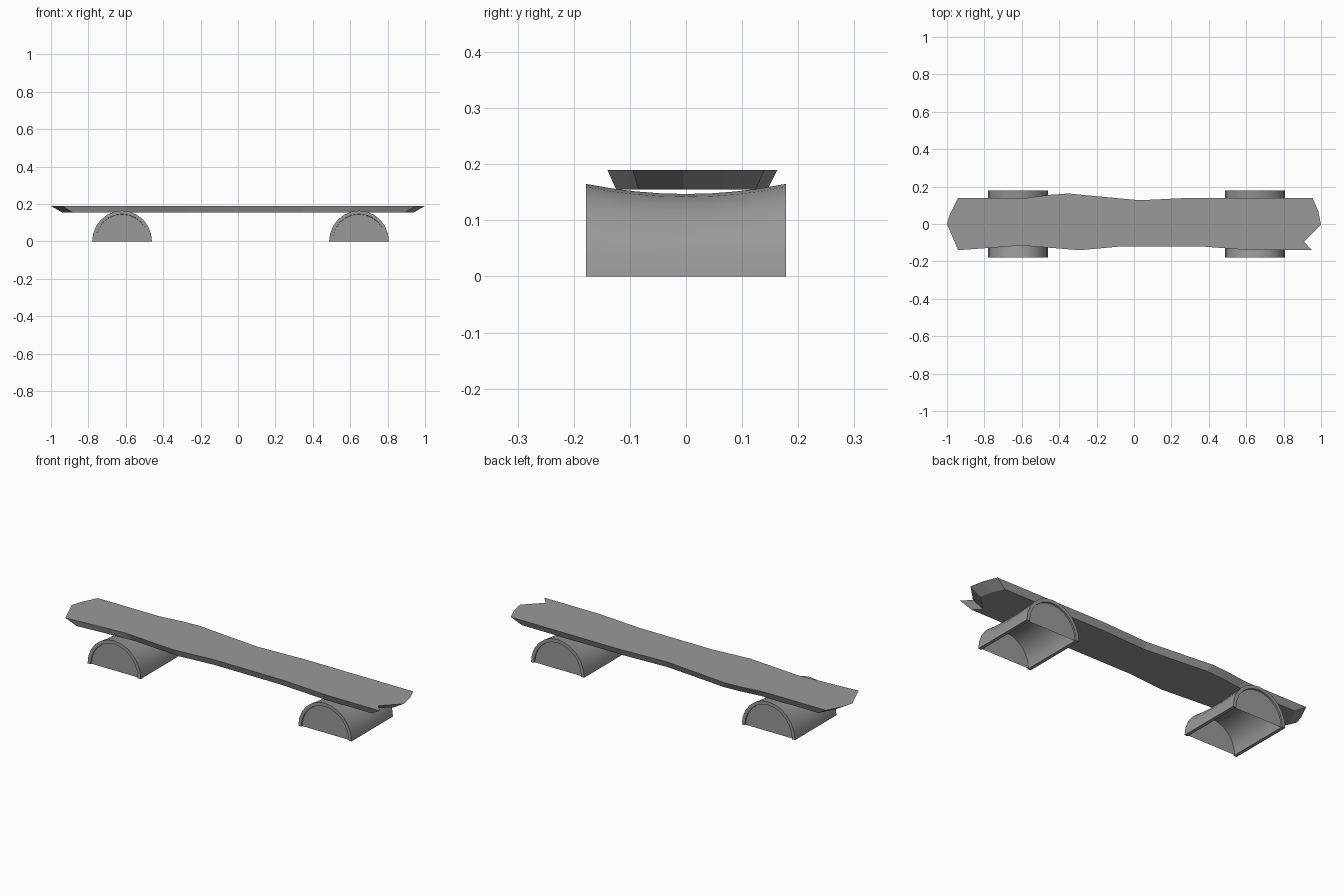
import bpy, bmesh
from math import sin, cos, pi

cube = bpy.data.objects.get("Cube")
if cube:
    bpy.data.objects.remove(cube)

grey = bpy.data.materials.new("plain_grey")
grey.use_nodes = True
grey.diffuse_color = (0.32, 0.32, 0.32, 1)
grey.node_tree.nodes["Principled BSDF"].inputs["Base Color"].default_value = grey.diffuse_color


def finish(name, bm, smooth=False, fix_normals=True):
    if fix_normals:
        bmesh.ops.recalc_face_normals(bm, faces=bm.faces)
    mesh = bpy.data.meshes.new(name)
    bm.to_mesh(mesh)
    bm.free()
    mesh.materials.append(grey)
    obj = bpy.data.objects.new(name, mesh)
    bpy.context.collection.objects.link(obj)
    if smooth:
        bpy.ops.object.select_all(action='DESELECT')
        obj.select_set(True)
        bpy.context.view_layer.objects.active = obj
        bpy.ops.object.shade_smooth_by_angle(angle=pi / 6)
    return obj


# Plank seat: uneven outline with a broken notch, tapering to a smaller underside
TOP, BOTTOM = 0.19, 0.155
outline = [(-1, 0), (-0.94, -0.14), (-0.6, -0.115), (-0.29, -0.14), (-0.07, -0.12),
           (0.36, -0.12), (0.62, -0.14), (0.95, -0.14), (0.91, -0.095), (1, -0.005),
           (0.985, 0.07), (0.955, 0.14), (0.3, 0.14), (0.03, 0.127), (-0.27, 0.155),
           (-0.345, 0.163), (-0.44, 0.157), (-0.57, 0.14), (-0.94, 0.14), (-0.985, 0.05)]
bm = bmesh.new()
upper = [bm.verts.new((x, y, TOP)) for x, y in outline]
lower = [bm.verts.new((x * 0.94, y * 0.89, BOTTOM)) for x, y in outline]
bm.faces.new(upper)
bm.faces.new(lower[::-1])
for i in range(len(outline)):
    j = (i + 1) % len(outline)
    bm.faces.new((upper[i], lower[i], lower[j], upper[j]))
finish("plank_seat", bm)

# Half-log supports: hollow arched shells that sag slightly under the plank
SEGMENTS, HALF, RADIUS, WALL = 12, 0.178, 0.16, 0.018


def arch(y, inset):
    height = 0.147 + 0.018 * (y / HALF) ** 2
    angles = [pi * i / SEGMENTS for i in range(SEGMENTS + 1)]
    return [((RADIUS - inset) * cos(a), y, (height - inset) * sin(a)) for a in angles]


def support(name, x):
    bm = bmesh.new()
    rings = []
    for k in range(9):
        y = HALF * (k / 4 - 1)
        loop = arch(y, 0) + arch(y, WALL)[::-1]
        rings.append([bm.verts.new(p) for p in loop])
    count = len(rings[0])
    # Outer wall, inner wall and feet
    for a, b in zip(rings, rings[1:]):
        for i in range(count):
            j = (i + 1) % count
            bm.faces.new((a[i], a[j], b[j], b[i]))
    # Rims at both ends
    for ring in (rings[0], rings[-1]):
        for i in range(SEGMENTS):
            bm.faces.new((ring[i], ring[i + 1], ring[-2 - i], ring[-1 - i]))
    finish(name + "_shell", bm, smooth=True).location.x = x

    # Recessed half-round end panels
    for side, label in ((-1, "front"), (1, "back")):
        bm = bmesh.new()
        points = [bm.verts.new(p) for p in arch(side * (HALF - 0.008), WALL)]
        bm.faces.new(points if side > 0 else points[::-1])
        bm.normal_update()
        panel = bm.faces[:][0]
        if panel.normal.y * side < 0:
            panel.normal_flip()
        finish(f"{name}_{label}_panel", bm, fix_normals=False).location.x = x


support("right_support", -0.62)
support("left_support", 0.647)
